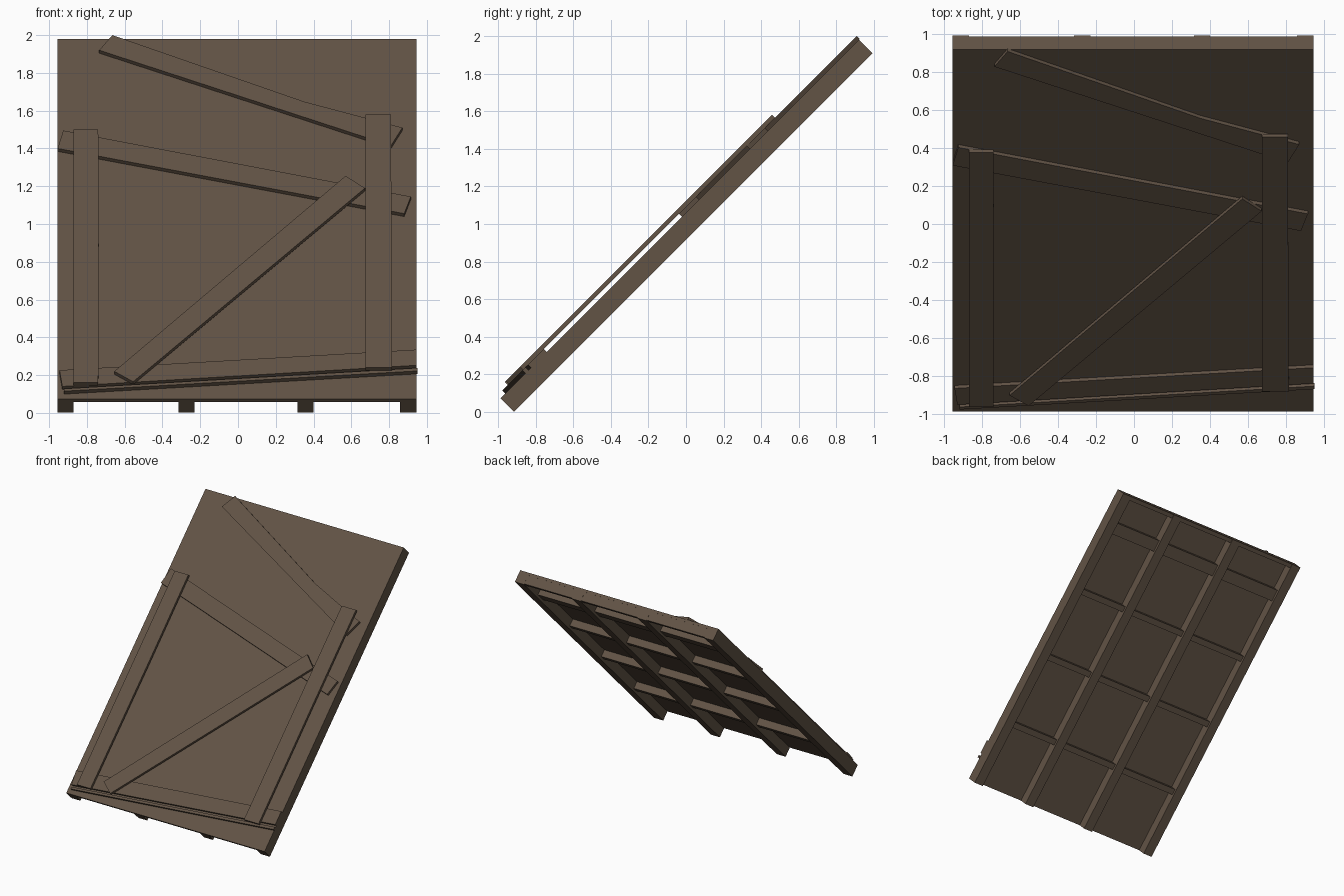
import bpy, bmesh, math

if "Cube" in bpy.data.objects:
    bpy.data.objects.remove(bpy.data.objects["Cube"])

R = math.sqrt(0.5)
wood = bpy.data.materials.new("weathered_brown_wood")
wood.diffuse_color = (0.122, 0.087, 0.060, 1)
wood.use_nodes = True
wood.node_tree.nodes["Principled BSDF"].inputs["Base Color"].default_value = wood.diffuse_color


def place(x, u, n):
    """Panel coordinates (across, up the slope, out of the face) to world."""
    return (x, (u - n) * R, (u + n) * R)


def prism(name, outline, n0, n1):
    """Extrude an (x, u) outline from depth n0 to n1."""
    bm = bmesh.new()
    low = [bm.verts.new(place(x, u, n0)) for x, u in outline]
    top = [bm.verts.new(place(x, u, n1)) for x, u in outline]
    bm.faces.new(low)
    bm.faces.new(top)
    k = len(outline)
    for i in range(k):
        j = (i + 1) % k
        bm.faces.new((low[i], low[j], top[j], top[i]))
    bmesh.ops.recalc_face_normals(bm, faces=bm.faces[:])
    me = bpy.data.meshes.new(name)
    bm.to_mesh(me)
    bm.free()
    me.materials.append(wood)
    ob = bpy.data.objects.new(name, me)
    bpy.context.collection.objects.link(ob)
    return ob


def block(name, x0, x1, u0, u1, n0, n1):
    return prism(name, [(x0, u0), (x1, u0), (x1, u1), (x0, u1)], n0, n1)


def plank(name, front_outline, layer):
    """Loose board, outlined as (x, z) in the front view, stacked by layer."""
    n0 = FACE + layer * THICK
    n1 = n0 + THICK
    prism(name, [(x, z / R - n1) for x, z in front_outline], n0, n1)


FACE, THICK = 0.75, 0.022
BOTTOM, TOP = -0.645, 2.05

# Main sheet
block("sheet", -0.955, 0.945, BOTTOM, TOP, 0.728, FACE)

# Rafters under the sheet
rafters = [(-0.955, -0.87), (-0.315, -0.23), (0.315, 0.40), (0.858, 0.945)]
for x0, x1 in rafters:
    block("rafter", x0, x1, BOTTOM, TOP, 0.647, 0.728)

# Short crosspieces and top header between the rafters
for (_, x0), (x1, _) in zip(rafters, rafters[1:]):
    for u, w in ((-0.08, 0.05), (0.55, 0.05), (1.16, 0.05), (1.75, 0.10)):
        block("crosspiece", x0, x1, u - w / 2, u + w / 2, 0.668, 0.728)
    block("top_header", x0, x1, TOP - 0.035, TOP - 0.001, 0.653, 0.728)

# First layer of planks, lying on the sheet
plank("top_slanted_plank", [(-0.735, 1.92), (0.81, 1.415), (0.87, 1.51),
                            (0.35, 1.648), (-0.665, 2.0)], 0)
plank("middle_slanted_plank", [(-0.955, 1.40), (0.88, 1.055),
                               (0.915, 1.145), (-0.925, 1.495)], 0)
plank("bottom_plank", [(-0.93, 0.14), (0.945, 0.252),
                       (0.945, 0.335), (-0.945, 0.226)], 0)
plank("split_bottom_strip", [(-0.92, 0.115), (0.95, 0.222),
                             (0.95, 0.238), (-0.92, 0.128)], 0)

# Second layer: uprights and diagonal brace
plank("left_upright", [(-0.87, 0.16), (-0.74, 0.16),
                       (-0.737, 0.95), (-0.74, 1.50), (-0.87, 1.50)], 1)
plank("right_upright", [(0.675, 0.24), (0.815, 0.24),
                        (0.81, 1.58), (0.675, 1.58)], 1)
plank("diagonal_brace", [(-0.655, 0.22), (-0.555, 0.165),
                         (0.672, 1.19), (0.57, 1.255)], 1)
